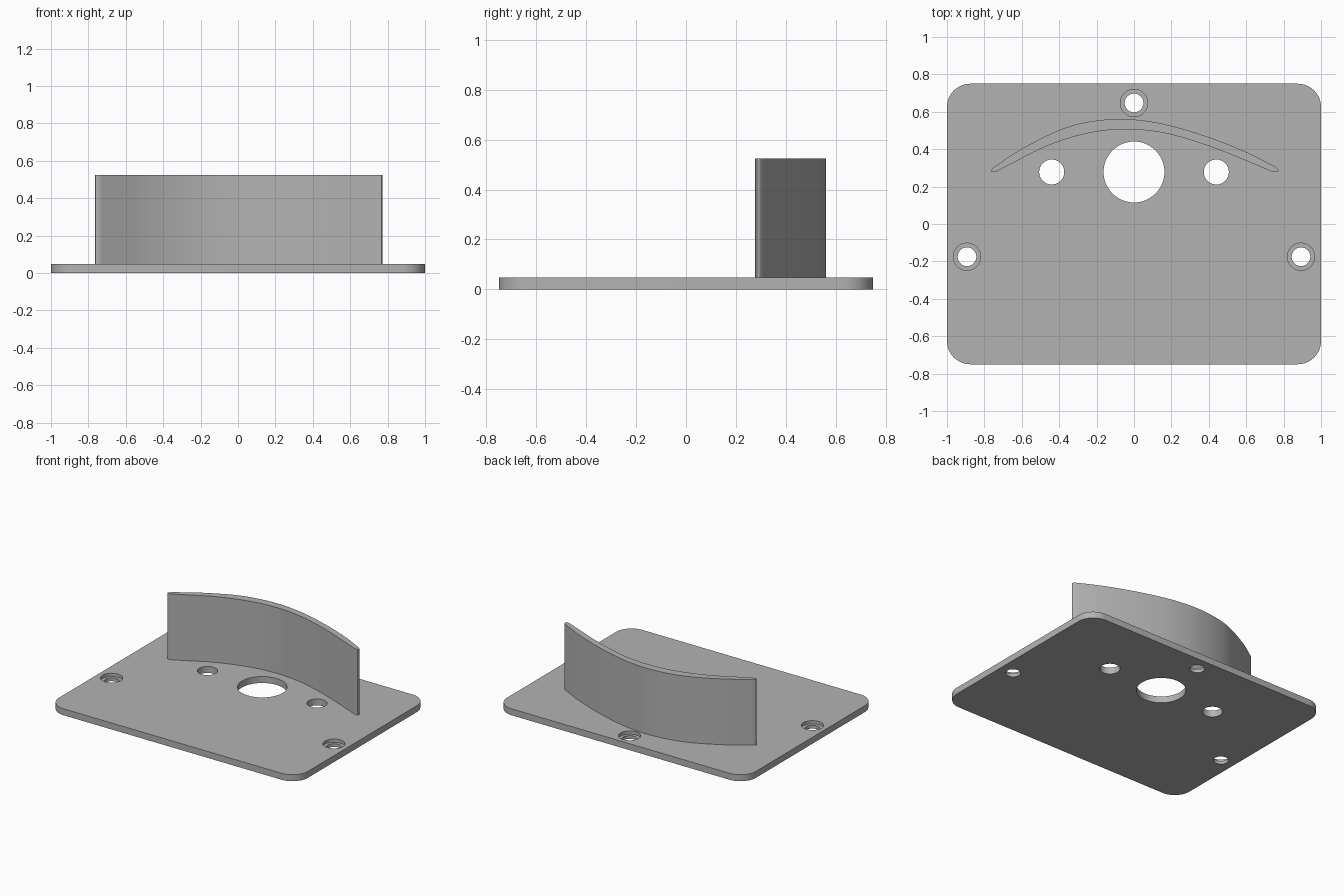
import bpy, bmesh, math
from mathutils import Vector

if "Cube" in bpy.data.objects:
    bpy.data.objects.remove(bpy.data.objects["Cube"], do_unlink=True)

PLATE_T = 0.047
WALL_TOP = 0.525

grey = bpy.data.materials.new("plain grey")
grey.use_nodes = True
grey.diffuse_color = (0.45, 0.45, 0.45, 1)
grey.node_tree.nodes["Principled BSDF"].inputs["Base Color"].default_value = (0.45, 0.45, 0.45, 1)


def prism(name, outline, z0, z1):
    """Extrude a closed xy outline from z0 to z1."""
    bm = bmesh.new()
    face = bm.faces.new([bm.verts.new((x, y, z0)) for x, y in outline])
    top = bmesh.ops.extrude_face_region(bm, geom=[face])["geom"]
    verts = [v for v in top if isinstance(v, bmesh.types.BMVert)]
    bmesh.ops.translate(bm, verts=verts, vec=(0, 0, z1 - z0))
    bmesh.ops.recalc_face_normals(bm, faces=bm.faces)
    mesh = bpy.data.meshes.new(name)
    bm.to_mesh(mesh)
    bm.free()
    mesh.materials.append(grey)
    obj = bpy.data.objects.new(name, mesh)
    bpy.context.collection.objects.link(obj)
    return obj


def arc(cx, cy, r, start, end, n):
    angles = [math.radians(start + (end - start) * i / n) for i in range(n + 1)]
    return [(cx + r * math.cos(a), cy + r * math.sin(a)) for a in angles]


def smooth_path(points, steps=8):
    """Catmull-Rom curve through the points."""
    p = [Vector(q) for q in points]
    p = [2 * p[0] - p[1]] + p + [2 * p[-1] - p[-2]]
    out = []
    for a, b, c, d in zip(p, p[1:], p[2:], p[3:]):
        for i in range(steps):
            t = i / steps
            out.append(0.5 * (2 * b + (c - a) * t + (2 * a - 5 * b + 4 * c - d) * t**2
                              + (3 * b - a - 3 * c + d) * t**3))
    return [tuple(v) for v in out] + [tuple(points[-1])]


def select_only(obj):
    bpy.ops.object.select_all(action="DESELECT")
    obj.select_set(True)
    bpy.context.view_layer.objects.active = obj


def cut_hole(target, x, y, r, z0):
    """Cut a round hole from z0 up through the top of the target."""
    cutter = prism("hole_cutter", arc(x, y, r, 0, 360, 48)[:-1], z0, 0.1)
    cutter.hide_render = True
    mod = target.modifiers.new("hole", "BOOLEAN")
    mod.operation = "DIFFERENCE"
    mod.solver = "EXACT"
    mod.object = cutter
    select_only(target)
    bpy.ops.object.modifier_apply(modifier=mod.name)
    bpy.data.objects.remove(cutter, do_unlink=True)


# Base plate with rounded corners
R = 0.125
outline = []
for sx, sy, start in ((1, 1, 0), (-1, 1, 90), (-1, -1, 180), (1, -1, 270)):
    outline += arc(sx * (1 - R), sy * (0.75 - R), R, start, start + 90, 12)
plate = prism("base_plate", outline, 0, PLATE_T)

# Plain through holes
for x, r in ((0, 0.163), (-0.44, 0.067), (0.44, 0.067)):
    cut_hole(plate, x, 0.278, r, -0.1)

# Counterbored screw holes
for x, y in ((0, 0.647), (-0.893, -0.175), (0.893, -0.175)):
    cut_hole(plate, x, y, 0.073, PLATE_T * 0.5)
    cut_hole(plate, x, y, 0.05, -0.1)

# Curved blade wall: convex back, concave front, rounded tips
back = smooth_path([(-0.752, 0.302), (-0.6, 0.402), (-0.4, 0.502), (-0.25, 0.545),
                    (-0.085, 0.562), (0.06, 0.552), (0.2, 0.525), (0.4, 0.464),
                    (0.6, 0.385), (0.758, 0.305)])
right_tip = [(0.769, 0.295), (0.772, 0.285), (0.766, 0.278), (0.752, 0.277)]
front = smooth_path([(0.735, 0.281), (0.6, 0.338), (0.4, 0.417), (0.2, 0.478),
                     (0.06, 0.501), (-0.06, 0.506), (-0.2, 0.494), (-0.35, 0.458),
                     (-0.5, 0.402), (-0.65, 0.325), (-0.735, 0.281)])
left_tip = [(-0.75, 0.277), (-0.762, 0.279), (-0.765, 0.287)]
wall = prism("curved_wall", back + right_tip + front + left_tip, PLATE_T - 0.005, WALL_TOP)

for obj in (plate, wall):
    select_only(obj)
    bpy.ops.object.shade_smooth_by_angle(angle=math.radians(30))
